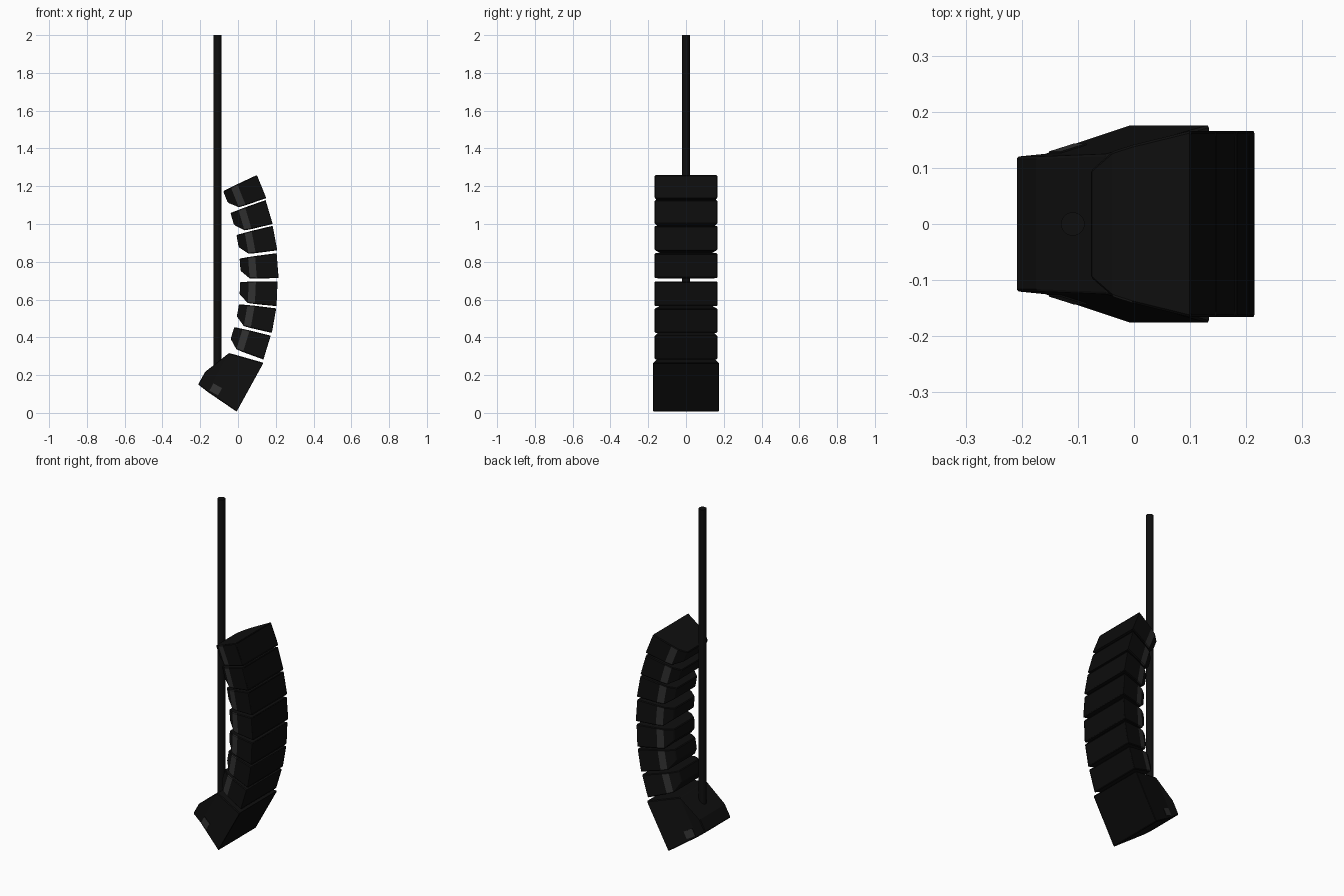
import bpy, bmesh, math
from mathutils import Matrix

if "Cube" in bpy.data.objects:
    bpy.data.objects.remove(bpy.data.objects["Cube"])


def material(name, v):
    m = bpy.data.materials.new(name)
    m.diffuse_color = (v, v, v, 1)
    m.use_nodes = True
    m.node_tree.nodes["Principled BSDF"].inputs["Base Color"].default_value = m.diffuse_color
    return m


black = material("cabinet black", 0.0045)
grille_black = material("grille black", 0.0035)
grey = material("rigging grey", 0.03)


def loft(name, sections, place, grey_spans=(), grille=False, bevel=0.004):
    """Rectangular sections (depth, bottom, top, half width) joined front to back."""
    bm = bmesh.new()
    rings = [[bm.verts.new(p) for p in ((u, -w, b), (u, w, b), (u, w, t), (u, -w, t))]
             for u, b, t, w in sections]
    front = bm.faces.new(rings[0])
    bm.faces.new(rings[-1][::-1])
    for i, (a, c) in enumerate(zip(rings, rings[1:])):
        for j in range(4):
            k = (j + 1) % 4
            f = bm.faces.new((a[j], c[j], c[k], a[k]))
            if i in grey_spans and j in (1, 3):   # side faces only
                f.material_index = 1
    bmesh.ops.recalc_face_normals(bm, faces=bm.faces[:])
    if grille:                                    # slightly recessed front grille
        bmesh.ops.inset_region(bm, faces=[front], thickness=0.008, depth=-0.004)
        front.material_index = 2
    mesh = bpy.data.meshes.new(name)
    bm.to_mesh(mesh)
    bm.free()
    for m in (black, grey, grille_black):
        mesh.materials.append(m)
    ob = bpy.data.objects.new(name, mesh)
    bpy.context.collection.objects.link(ob)
    ob.matrix_world = place
    if bevel:
        mod = ob.modifiers.new("edge_bevel", 'BEVEL')
        mod.width = bevel
        mod.segments = 1
        mod.limit_method = 'ANGLE'
        mod.angle_limit = math.radians(40)
    return ob


def frame(x, z, tilt):
    return Matrix.Translation((x, 0, z)) @ Matrix.Rotation(math.radians(-tilt), 4, 'Y')


# Seven small cabinets hung along an arc: front centre x, z and upward tilt
small = [(0, -0.066, 0.066, 0.167), (-0.117, -0.060, 0.060, 0.141),
         (-0.155, -0.056, 0.057, 0.130), (-0.200, -0.012, 0.053, 0.095)]
arc = [(0.127, 1.199, 22), (0.167, 1.064, 16.5), (0.198, 0.926, 10.5), (0.212, 0.780, 4.5),
       (0.209, 0.631, -2.5), (0.193, 0.488, -10), (0.156, 0.345, -17)]
for n, (x, z, tilt) in enumerate(arc, 1):
    loft(f"small_cabinet_{n}", small, frame(x, z, tilt), grey_spans=(1,), grille=True)

# Large cabinet at the bottom, tilted down
base = frame(0.066, 0.135, -28.8)
large = [(0, -0.148, 0.148, 0.177), (-0.187, -0.130, 0.105, 0.125),
         (-0.250, -0.120, -0.044, 0.120)]
loft("large_cabinet", large, base, grille=True)

# Grey plates on the tapered sides of the large cabinet
def side_width(u):
    return 0.177 + u / 0.187 * 0.052 + 0.003


loft("side_plates", [(u, -0.120, -0.076, side_width(u)) for u in (-0.130, -0.182)],
     base, grey_spans=(0,), bevel=0)

# Pole rising out of the large cabinet
bpy.ops.mesh.primitive_cylinder_add(vertices=32, radius=0.021, depth=1.8, location=(-0.109, 0, 1.1))
pole = bpy.context.object
pole.name = "pole"
pole.data.materials.append(black)
bpy.ops.object.shade_smooth_by_angle()
